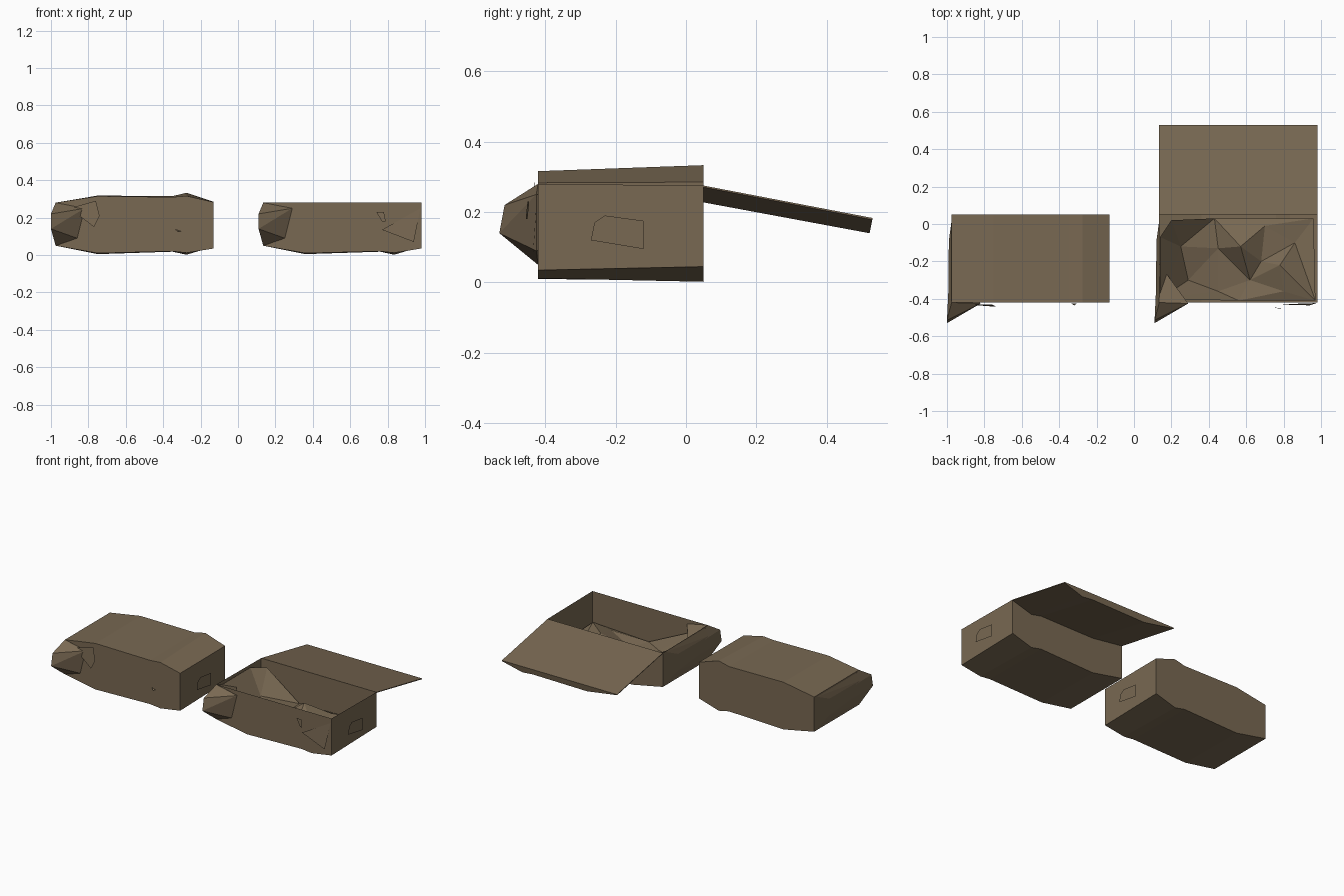
import bpy
from mathutils import Vector
from mathutils.geometry import delaunay_2d_cdt
import bmesh

if "Cube" in bpy.data.objects:
    bpy.data.objects.remove(bpy.data.objects["Cube"])

card = bpy.data.materials.new("cardboard")
card.diffuse_color = (0.19, 0.14, 0.085, 1)
card.use_nodes = True
card.node_tree.nodes["Principled BSDF"].inputs["Base Color"].default_value = card.diffuse_color

YF, YB, RIM = -0.42, 0.05, 0.28
STEP = 1.11          # offset from the closed box to the open one
X = [-0.975, -0.75, -0.35, -0.275, -0.13]          # cross-section stations
BOTTOM = [(0.05, 0.05), (0.01, 0.005), (0.02, 0.018), (0.012, 0.002), (0.035, 0.045)]
TOP = [(0.28, 0.28), (0.315, 0.318), (0.31, 0.315), (0.316, 0.333), (0.283, 0.285)]


def add_mesh(name, verts, faces, hull=False):
    mesh = bpy.data.meshes.new(name)
    mesh.from_pydata([tuple(v) for v in verts], [], faces)
    bm = bmesh.new()
    bm.from_mesh(mesh)
    if hull:
        res = bmesh.ops.convex_hull(bm, input=bm.verts)
        junk = [e for e in res["geom_interior"] if isinstance(e, bmesh.types.BMVert)]
        bmesh.ops.delete(bm, geom=junk, context='VERTS')
    bmesh.ops.recalc_face_normals(bm, faces=bm.faces)
    bm.to_mesh(mesh)
    bm.free()
    mesh.materials.append(card)
    ob = bpy.data.objects.new(name, mesh)
    bpy.context.collection.objects.link(ob)
    return ob


def loft(name, sections, open_top=False):
    """Skin four-point cross-sections: front low, back low, back high, front high."""
    verts = [p for s in sections for p in s]
    n = len(sections)
    faces = [(0, 1, 2, 3), tuple(4 * (n - 1) + k for k in (3, 2, 1, 0))]
    for i in range(n - 1):
        a, b = 4 * i, 4 * i + 4
        for k in range(4):
            if open_top and k == 2:
                continue
            m = (k + 1) % 4
            faces.append((a + k, b + k, b + m, a + m))
    return add_mesh(name, verts, faces)


def details(dx, tag):
    # crushed front corner sticking out of the box
    corner = [(-0.975, -0.42, 0.28), (-0.975, -0.42, 0.05), (-1.0, -0.515, 0.22),
              (-1.0, -0.53, 0.14), (-0.82, -0.425, 0.25), (-0.86, -0.425, 0.09),
              (-0.985, -0.2, 0.2), (-0.985, -0.2, 0.12)]
    add_mesh(tag + "_crushed_corner", [(x + dx, y, z) for x, y, z in corner], [], True)
    # torn hand-hole flap on the end wall
    flap = [(-0.27, 0.12), (-0.26, 0.17), (-0.23, 0.19), (-0.12, 0.175), (-0.12, 0.095)]
    add_mesh(tag + "_hand_flap", [(-0.113 + dx, y, z) for y, z in flap], [(0, 1, 2, 3, 4)])
    # dent in the left wall
    dent = [(-0.975, -0.4, 0.06), (-0.975, -0.4, 0.27), (-0.975, 0.02, 0.06),
            (-0.975, 0.02, 0.27), (-0.99, -0.09, 0.11), (-0.99, -0.09, 0.22),
            (-0.993, -0.4, 0.14), (-0.993, -0.4, 0.22)]
    add_mesh(tag + "_wall_bulge", [(x + dx, y, z) for x, y, z in dent], [], True)


# closed box
loft("closed_box", [[(x, YF, b[0]), (x, YB, b[1]), (x, YB, t[1]), (x, YF, t[0])]
                    for x, b, t in zip(X, BOTTOM, TOP)])
details(0, "closed")

# open box body
loft("open_box", [[(x + STEP, YF, b[0]), (x + STEP, YB, b[1]),
                   (x + STEP, YB, RIM - 0.005), (x + STEP, YF, RIM)]
                  for x, b in zip(X, BOTTOM)], open_top=True)
details(STEP, "open")

# lid swung back, flat inside and bulging underneath
lid = []
for x, (f, b) in zip(X, TOP):
    hb, hf = (max(b - RIM, 0.004) * 0.9, max(f - RIM, 0.004) * 1.2)
    lid.append([(x + STEP, YB, 0.275 - hb), (x + STEP, 0.53 - 0.2 * hf, 0.183 - hf),
                (x + STEP, 0.53, 0.183), (x + STEP, YB, 0.275)])
loft("open_lid", lid)

# crumpled lining inside the open box
liner = [(0.14, -0.40, 0.26), (0.14, -0.07, 0.26), (0.20, 0.02, 0.24), (0.29, -0.30, 0.07),
         (0.25, -0.12, 0.12), (0.43, 0.03, 0.06), (0.45, -0.36, 0.05), (0.45, -0.13, 0.07),
         (0.57, -0.12, 0.16), (0.68, -0.20, 0.07), (0.70, -0.01, 0.08), (0.62, -0.30, 0.05),
         (0.80, -0.36, 0.09), (0.86, -0.10, 0.06), (0.96, 0.03, 0.07), (0.97, -0.41, 0.08),
         (0.56, -0.41, 0.06), (0.78, -0.22, 0.13)]
tri = delaunay_2d_cdt([Vector(p[:2]) for p in liner], [], [], 0, 1e-5)
add_mesh("open_lining", [(v.x, v.y, liner[o[0]][2]) for v, o in zip(tri[0], tri[3])],
         [tuple(f) for f in tri[2]])

# torn scraps on the front walls
scraps = [
    ("front_tear_left", [(-0.90, -0.43, 0.25), (-0.77, -0.44, 0.15), (-0.74, -0.44, 0.21),
                         (-0.76, -0.43, 0.29)]),
    ("front_nick_left", [(-0.335, -0.425, 0.137), (-0.32, -0.435, 0.125), (-0.305, -0.425, 0.127)]),
    ("front_fold_right", [(0.77, -0.43, 0.135), (0.94, -0.435, 0.07), (0.975, -0.423, 0.25)]),
    ("front_nick_right", [(0.74, -0.445, 0.23), (0.77, -0.45, 0.18), (0.79, -0.455, 0.18),
                          (0.78, -0.45, 0.23)]),
]
for name, pts in scraps:
    add_mesh(name, pts, [tuple(range(len(pts)))])
